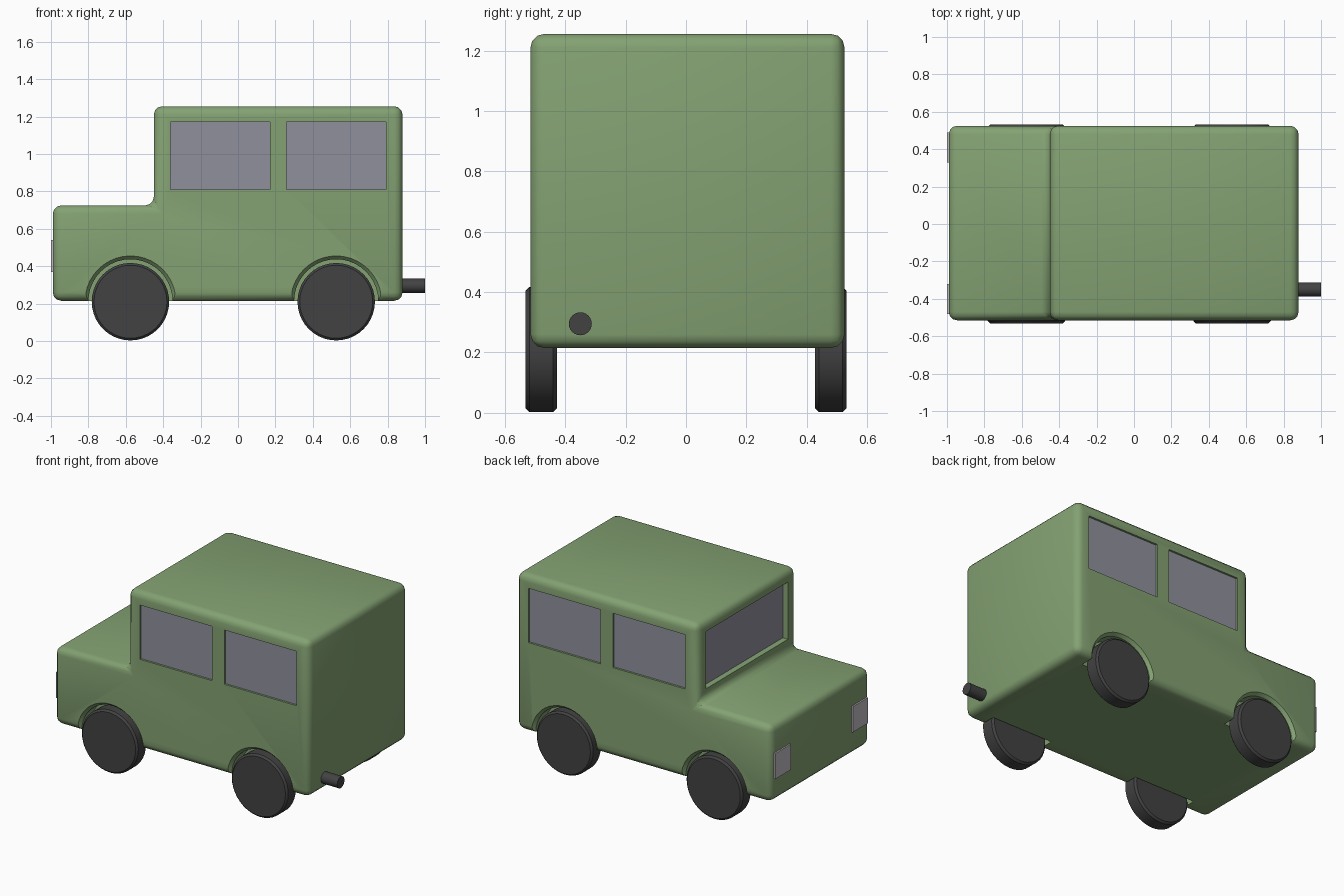
import bpy, bmesh, math
from mathutils import Vector

default = bpy.data.objects.get("Cube")
if default:
    bpy.data.objects.remove(default, do_unlink=True)


def material(name, rgb):
    m = bpy.data.materials.new(name)
    m.use_nodes = True
    m.diffuse_color = (*rgb, 1)
    bsdf = next(n for n in m.node_tree.nodes if n.type == 'BSDF_PRINCIPLED')
    bsdf.inputs["Base Color"].default_value = (*rgb, 1)
    return m


GREEN = material("sage green paint", (0.23, 0.36, 0.17))
GLASS = material("grey glass", (0.28, 0.28, 0.34))
RUBBER = material("black rubber", (0.055, 0.055, 0.055))
LAMP = material("pale lamp", (0.52, 0.50, 0.52))


def finish(name, bm, mat=None, smooth=True):
    bmesh.ops.recalc_face_normals(bm, faces=bm.faces)
    me = bpy.data.meshes.new(name)
    bm.to_mesh(me)
    bm.free()
    ob = bpy.data.objects.new(name, me)
    bpy.context.collection.objects.link(ob)
    if mat:
        me.materials.append(mat)
    if smooth:
        smooth_object(ob)
    return ob


def activate(ob):
    bpy.ops.object.select_all(action='DESELECT')
    ob.select_set(True)
    bpy.context.view_layer.objects.active = ob


def smooth_object(ob):
    activate(ob)
    bpy.ops.object.shade_smooth_by_angle(angle=math.radians(35))


def add_box(bm, lo, hi):
    lo, hi = Vector(lo), Vector(hi)
    verts = bmesh.ops.create_cube(bm, size=1)["verts"]
    for v in verts:
        v.co = (lo + hi) / 2 + v.co * (hi - lo)
    return verts


def add_lathe(bm, origin, axis, rings, n=40):
    """Solid of revolution; rings are (distance along axis, radius)."""
    axis = Vector(axis)
    up = Vector((0, 0, 1))
    side = axis.cross(up)
    loops = []
    for d, r in rings:
        loops.append([bm.verts.new(Vector(origin) + axis * d
                      + r * (side * math.cos(a) + up * math.sin(a)))
                      for a in (2 * math.pi * i / n for i in range(n))])
    for a, b in zip(loops, loops[1:]):
        for i in range(n):
            j = (i + 1) % n
            bm.faces.new((a[i], a[j], b[j], b[i]))
    bm.faces.new(loops[0][::-1])
    bm.faces.new(loops[-1])


WHEELS = {"front": -0.575, "rear": 0.525}
SIDES = {"left": 1, "right": -1}
Y_MID, HALF = 0.005, 0.52
WINDOWS = {"front": (-0.36, 0.17), "rear": (0.26, 0.79)}
Z_LO, Z_HI = 0.81, 1.17

# Body: side profile extruded across the width, then rounded
bm = bmesh.new()
profile = [(-0.99, 0.215), (0.88, 0.215), (0.88, 1.255),
           (-0.45, 1.255), (-0.45, 0.725), (-0.99, 0.725)]
face = bm.faces.new([bm.verts.new((x, Y_MID - HALF, z)) for x, z in profile])
ext = bmesh.ops.extrude_face_region(bm, geom=[face])["geom"]
bmesh.ops.translate(bm, vec=(0, 2 * HALF, 0),
                    verts=[g for g in ext if isinstance(g, bmesh.types.BMVert)])
bmesh.ops.recalc_face_normals(bm, faces=bm.faces)
bmesh.ops.bevel(bm, geom=bm.edges[:], offset=0.045, segments=3,
                profile=0.5, affect='EDGES')
body = finish("body", bm, GREEN, smooth=False)

# Cutter: flared wheel arches and recesses for the glass
bm = bmesh.new()
for s in SIDES.values():
    wall = Y_MID + s * HALF
    for x in WHEELS.values():
        add_lathe(bm, (x, wall, 0.212), (0, s, 0),
                  [(-0.11, 0.225), (-0.02, 0.225), (0, 0.243), (0.04, 0.245)])
    for x0, x1 in WINDOWS.values():
        ys = sorted((wall - s * 0.016, wall + s * 0.05))
        add_box(bm, (x0, ys[0], Z_LO), (x1, ys[1], Z_HI))
screen_mid = Vector((0, Y_MID, (Z_LO + Z_HI) / 2))
for v in add_box(bm, (-0.48, -0.41, Z_LO), (-0.42, 0.42, Z_HI)):
    if v.co.x < -0.45:
        v.co.y += math.copysign(0.03, v.co.y - screen_mid.y)
        v.co.z += math.copysign(0.02, v.co.z - screen_mid.z)
cutter = finish("body_cutter", bm, GREEN, smooth=False)
cutter.hide_render = True
cut = body.modifiers.new("cut", 'BOOLEAN')
cut.operation, cut.solver, cut.object = 'DIFFERENCE', 'EXACT', cutter
activate(body)
bpy.ops.object.modifier_apply(modifier=cut.name)
bpy.data.objects.remove(cutter, do_unlink=True)
smooth_object(body)

# Glass panes sitting on the floor of each recess
for side, s in SIDES.items():
    floor = Y_MID + s * (HALF - 0.016)
    ys = sorted((floor - s * 0.003, floor + s * 0.003))
    for end, (x0, x1) in WINDOWS.items():
        bm = bmesh.new()
        add_box(bm, (x0, ys[0], Z_LO), (x1, ys[1], Z_HI))
        finish(f"{end}_{side}_window", bm, GLASS, smooth=False)
bm = bmesh.new()
add_box(bm, (-0.424, -0.41, Z_LO), (-0.417, 0.42, Z_HI))
finish("windscreen", bm, GLASS, smooth=False)

# Wheels, headlights
for side, s in SIDES.items():
    for end, x in WHEELS.items():
        bm = bmesh.new()
        add_lathe(bm, (x, 0, 0.21), (0, s, 0),
                  [(0.428, 0.195), (0.440, 0.207), (0.519, 0.207), (0.531, 0.195)])
        finish(f"{end}_{side}_wheel", bm, RUBBER)
    bm = bmesh.new()
    ys = sorted((Y_MID + s * 0.325, Y_MID + s * 0.485))
    add_box(bm, (-1.0, ys[0], 0.37), (-0.98, ys[1], 0.54))
    finish(f"{side}_headlight", bm, LAMP, smooth=False)

# Exhaust pipe
bm = bmesh.new()
add_lathe(bm, (0, -0.35, 0.295), (1, 0, 0), [(0.82, 0.038), (1.0, 0.038)], 24)
finish("exhaust_pipe", bm, RUBBER)
